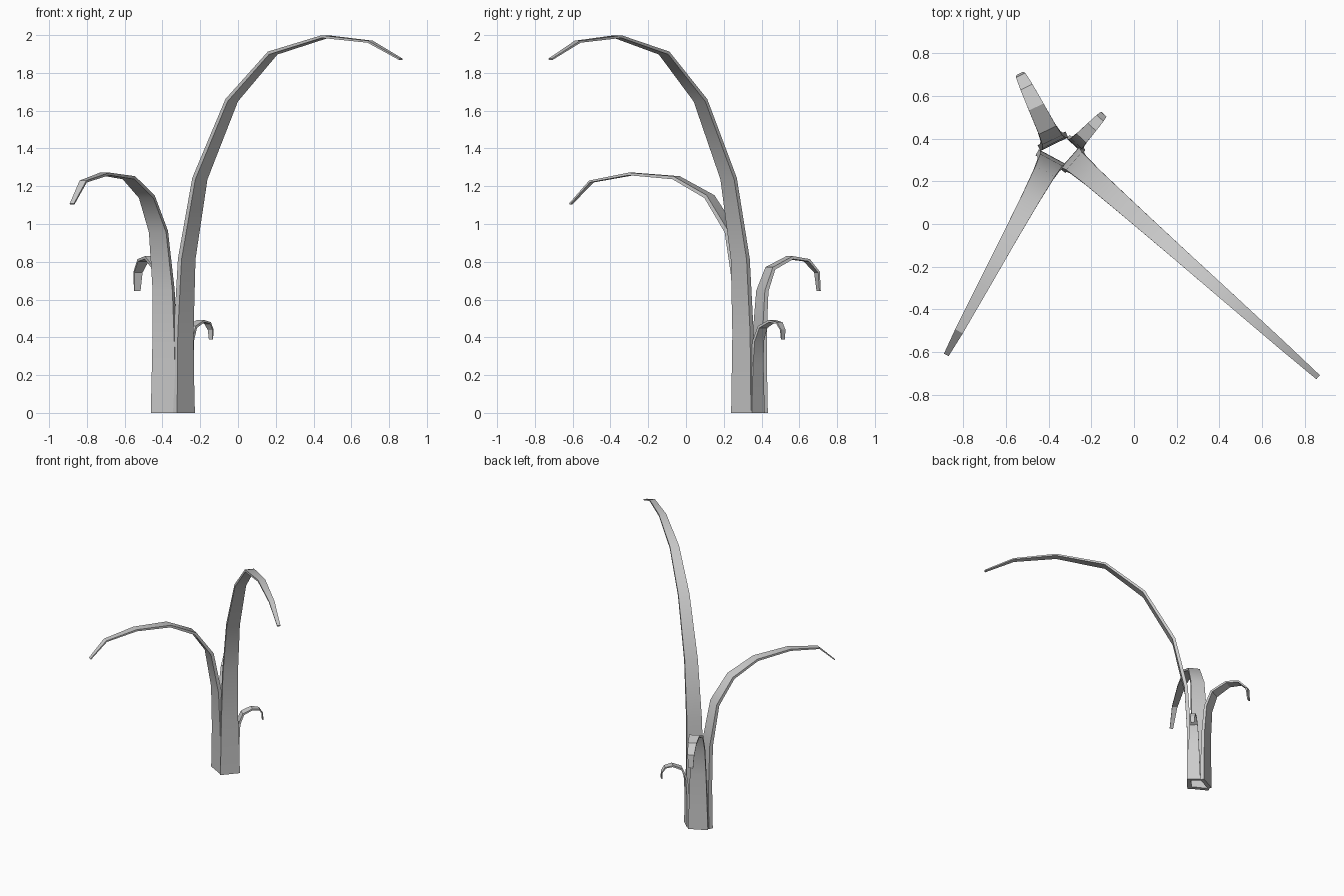
import bpy, bmesh, math
from mathutils import Vector

if "Cube" in bpy.data.objects:
    bpy.data.objects.remove(bpy.data.objects["Cube"])


def blade(name, base, heading, path, w0, w1, t0, t1):
    """Sweep a tapering rectangle along a (reach, height) path bending toward heading."""
    d = Vector((heading[0], heading[1], 0)).normalized()
    side = Vector((-d.y, d.x, 0))
    origin = Vector((base[0], base[1], 0))
    pts = [origin + d * r + Vector((0, 0, z)) for r, z in path]
    n = len(pts) - 1
    bm = bmesh.new()
    rings = []
    for i, p in enumerate(pts):
        if i == 0:
            tangent = Vector((0, 0, 1))
        else:
            a = (p - pts[i - 1]).normalized()
            b = (pts[min(i + 1, n)] - p).normalized() if i < n else a
            tangent = (a + b).normalized()
        out = side.cross(tangent).normalized()
        f = i / n
        w = (w0 + (w1 - w0) * f) / 2
        t = (t0 + (t1 - t0) * f) / 2
        rings.append([bm.verts.new(p + side * sw * w + out * st * t)
                      for sw, st in ((-1, -1), (1, -1), (1, 1), (-1, 1))])
    for a, b in zip(rings, rings[1:]):
        for k in range(4):
            m = (k + 1) % 4
            bm.faces.new((a[k], a[m], b[m], b[k]))
    bm.faces.new(rings[0])
    bm.faces.new(rings[-1])
    bmesh.ops.recalc_face_normals(bm, faces=bm.faces)
    mesh = bpy.data.meshes.new(name)
    bm.to_mesh(mesh)
    bm.free()
    obj = bpy.data.objects.new(name, mesh)
    bpy.context.collection.objects.link(obj)
    bpy.ops.object.select_all(action='DESELECT')
    obj.select_set(True)
    bpy.context.view_layer.objects.active = obj
    bpy.ops.object.shade_smooth_by_angle(angle=math.radians(30))


# Tallest blade, arching to the front right
blade("tall_leaf", (-0.288, 0.302), (0.748, -0.663),
      [(0, 0), (0.0, 0.42), (0.022, 0.815), (0.115, 1.24), (0.34, 1.655),
       (0.63, 1.905), (1.0, 1.992), (1.32, 1.965), (1.537, 1.872)],
      0.14, 0.025, 0.032, 0.008)

# Medium blade, arching to the front left
blade("medium_leaf", (-0.388, 0.30), (-0.474, -0.88),
      [(0, 0), (0.0, 0.33), (0.012, 0.65), (0.07, 0.96), (0.2, 1.145),
       (0.4, 1.245), (0.67, 1.265), (0.91, 1.225), (1.035, 1.105)],
      0.15, 0.025, 0.032, 0.008)

# Short blade, curling over at the back left
blade("short_leaf", (-0.38, 0.388), (-0.44, 0.9),
      [(0, 0), (0.0, 0.22), (0.004, 0.44), (0.018, 0.645), (0.065, 0.765),
       (0.18, 0.822), (0.28, 0.808), (0.34, 0.745), (0.35, 0.645)],
      0.145, 0.035, 0.03, 0.008)

# Smallest blade, curling over at the back right
blade("small_leaf", (-0.272, 0.375), (0.68, 0.73),
      [(0, 0), (0.0, 0.13), (0.002, 0.26), (0.01, 0.38), (0.042, 0.455),
       (0.11, 0.486), (0.163, 0.476), (0.187, 0.44), (0.189, 0.388)],
      0.1, 0.025, 0.022, 0.006)
